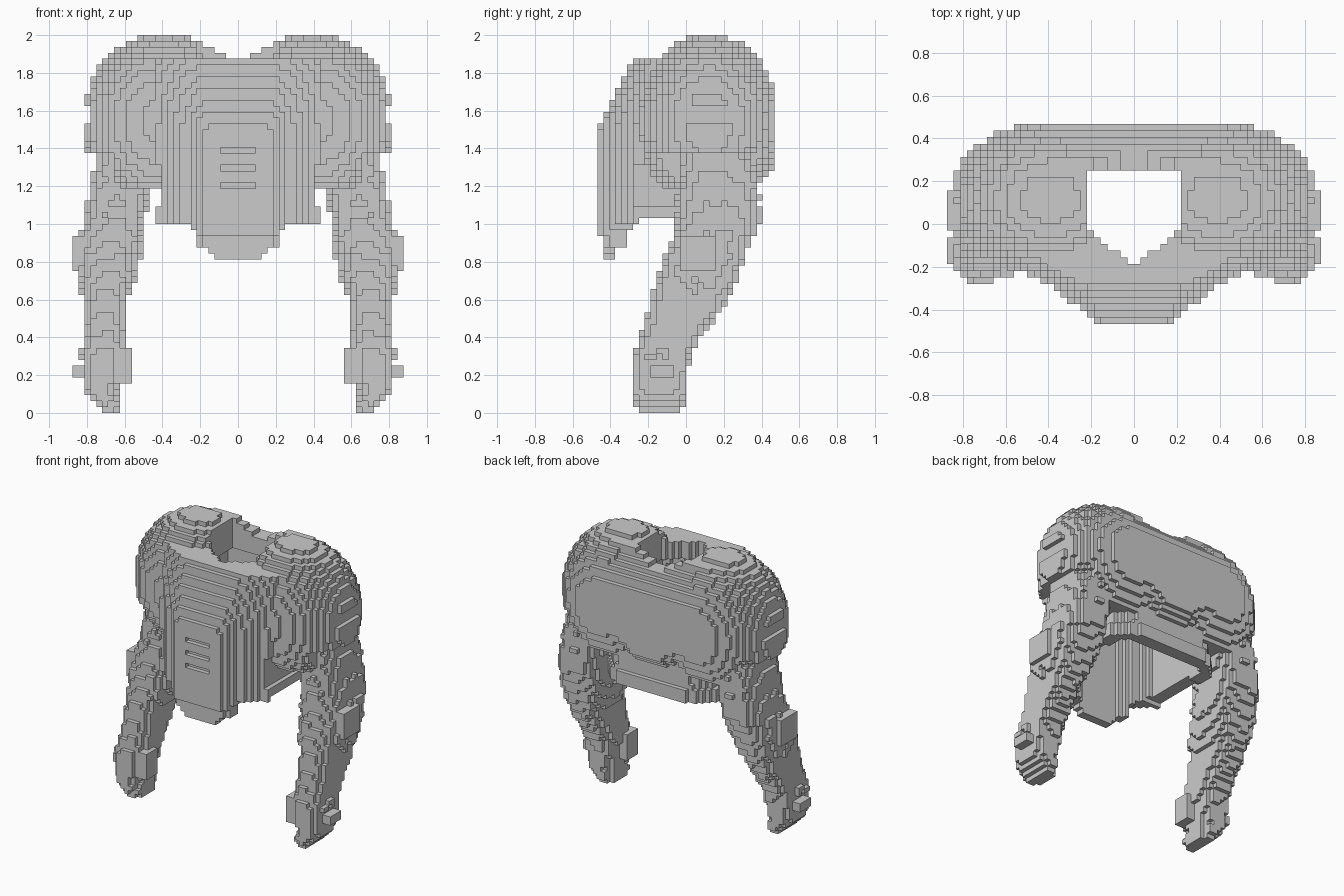
import bpy
import math

if "Cube" in bpy.data.objects:
    bpy.data.objects.remove(bpy.data.objects["Cube"])

H = 1 / 32                      # edge length of one block


def lerp(table, t):
    """Piecewise linear lookup; table rows are (t, value, value, ...)."""
    if t <= table[0][0]:
        return table[0][1:]
    for a, b in zip(table, table[1:]):
        if t <= b[0]:
            f = (t - a[0]) / (b[0] - a[0])
            return tuple(p + (q - p) * f for p, q in zip(a[1:], b[1:]))
    return table[-1][1:]


# The four corners of each block face, by outward direction
DIRS = {
    (1, 0, 0): ((1, 0, 0), (1, 1, 0), (1, 1, 1), (1, 0, 1)),
    (-1, 0, 0): ((0, 0, 0), (0, 0, 1), (0, 1, 1), (0, 1, 0)),
    (0, 1, 0): ((0, 1, 0), (0, 1, 1), (1, 1, 1), (1, 1, 0)),
    (0, -1, 0): ((0, 0, 0), (1, 0, 0), (1, 0, 1), (0, 0, 1)),
    (0, 0, 1): ((0, 0, 1), (1, 0, 1), (1, 1, 1), (0, 1, 1)),
    (0, 0, -1): ((0, 0, 0), (0, 1, 0), (1, 1, 0), (1, 0, 0)),
}


def blocks(name, inside):
    """Build the x > 0 half of a solid out of blocks, then mirror it."""
    cells = {(i, j, k) for i in range(28) for j in range(-15, 15) for k in range(64)
             if inside((i + .5) * H, (j + .5) * H, (k + .5) * H)}
    index, faces = {}, []
    for (i, j, k) in cells:
        for (a, b, c), corners in DIRS.items():
            if (i + a, j + b, k + c) in cells or i + a < 0:
                continue
            faces.append([index.setdefault((i + p, j + q, k + r), len(index))
                          for p, q, r in corners])
    me = bpy.data.meshes.new(name)
    me.from_pydata([(x * H, y * H, z * H) for x, y, z in index], [], faces)
    ob = bpy.data.objects.new(name, me)
    bpy.context.collection.objects.link(ob)
    mod = ob.modifiers.new("Mirror", 'MIRROR')
    mod.use_clip = True
    return ob


# Torso profiles
BACK = [(1.0, .41), (1.08, .41), (1.12, .375), (1.2, .38), (1.3, .47),
        (1.74, .47), (1.8, .43), (1.9, .34), (1.96, .3)]
HEM_Y = [(-.36, .81), (-.33, .86), (-.30, .93), (-.27, 1.0), (-.24, 1.03), (.1, 1.03), (.2, 1.0)]
HEM_X = [(.125, .82), (.14, .85), (.20, .88), (.22, .94), (.28, 1.0), (.44, 1.0)]
WAIST = [(1.0, .44), (1.06, .44), (1.1, .41), (1.2, .40), (1.4, .44)]
NECK = [(-.172, .03), (-.14, .07), (-.11, .12), (-.08, .16), (-.05, .19), (0, .22),
        (.22, .22), (.25, .19)]


def chest_front(x, z):
    return -.47 + math.hypot(max(x - .15, 0) * .75, max(z - 1.5, 0) * .5)


def torso_back(x, z):
    if z > 1.3:
        back = lerp(BACK, z)[0] - max(x - .4, 0) * .8
    else:
        back = lerp(BACK, z)[0] - max(x - .27, 0) * .8
    if z < 1.6:                 # lower edge of the back panel rises to the sides
        back = min(back, lerp(BACK, z - max(x - .1, 0) * .7)[0])
    return back


def hollow(x, y, z):
    neck = -.19 < y < .25 and x < lerp(NECK, y)[0]
    body = z < 1.75 and x < .345 and chest_front(x, z) + .11 < y < torso_back(x, z) - .09
    return neck or body


def torso(x, y, z):
    front = chest_front(x, z)
    if z < .94:
        front += H
    # three vent slots in the centre plate
    if x < .1 and any(abs(z - s) < .017 for s in (1.2, 1.3, 1.39)):
        front += H
    hem = max(lerp(HEM_Y, y)[0], lerp(HEM_X, x)[0] if y < 0 else 0)
    # collar: level in front, rising towards the shoulders at the back
    top = 1.87 + (min(max(x - .03, 0) * .5, .09) if y > 0 else 0)
    return (front < y < torso_back(x, z) and hem < z < top
            and x < lerp(WAIST, z)[0] and not hollow(x, y, z))


# Shoulder pads: rounded superellipsoids, trimmed above the arms
def shoulder(x, y, z):
    if x < .20 or hollow(x, y, z) or z < 1.2 or (x > .66 and z < 1.38):
        return False
    if x > .77 and abs(z - 1.59) < .05:
        return False
    return (abs((x - .39) / .43) ** 2.1 + abs((y - .12) / .365) ** 2.1
            + abs((z - 1.54) / .464) ** 2.1) < 1


# Arms: z, inner x, outer x, front y, back y
ARM = [(0, .63, .71, -.25, -.03), (.06, .63, .77, -.27, -.01), (.12, .64, .81, -.28, 0),
       (.30, .60, .83, -.28, .02), (.40, .60, .82, -.24, .08), (.60, .59, .82, -.19, .22),
       (.75, .53, .84, -.14, .29), (.90, .50, .84, -.08, .34), (1.0, .50, .82, -.05, .38),
       (1.2, .46, .78, -.04, .39), (1.4, .38, .74, -.05, .37), (1.5, .38, .74, -.05, .37)]


def arm(x, y, z):
    if z > 1.5:
        return False
    x0, x1, y0, y1 = lerp(ARM, z)
    ridge = 1 + .12 * math.sin(z * 50 + y * 20) * math.sin(y * 38 + x * 30)
    return (abs((2 * x - x0 - x1) / (x1 - x0)) ** 2.8
            + abs((2 * y - y0 - y1) / (y1 - y0)) ** 2.8) < ridge


def box(*b):
    return lambda x, y, z: b[0] < x < b[1] and b[2] < y < b[3] and b[4] < z < b[5]


blocks("torso_shell", torso)
blocks("shoulder_pads", shoulder)
blocks("arms", arm)
blocks("elbow_plates", box(.78, .875, -.03, .16, .75, .94))
blocks("wrist_studs", box(.78, .875, -.19, -.06, .185, .255))
blocks("thumbs", box(.56, .625, -.25, -.12, .155, .345))
